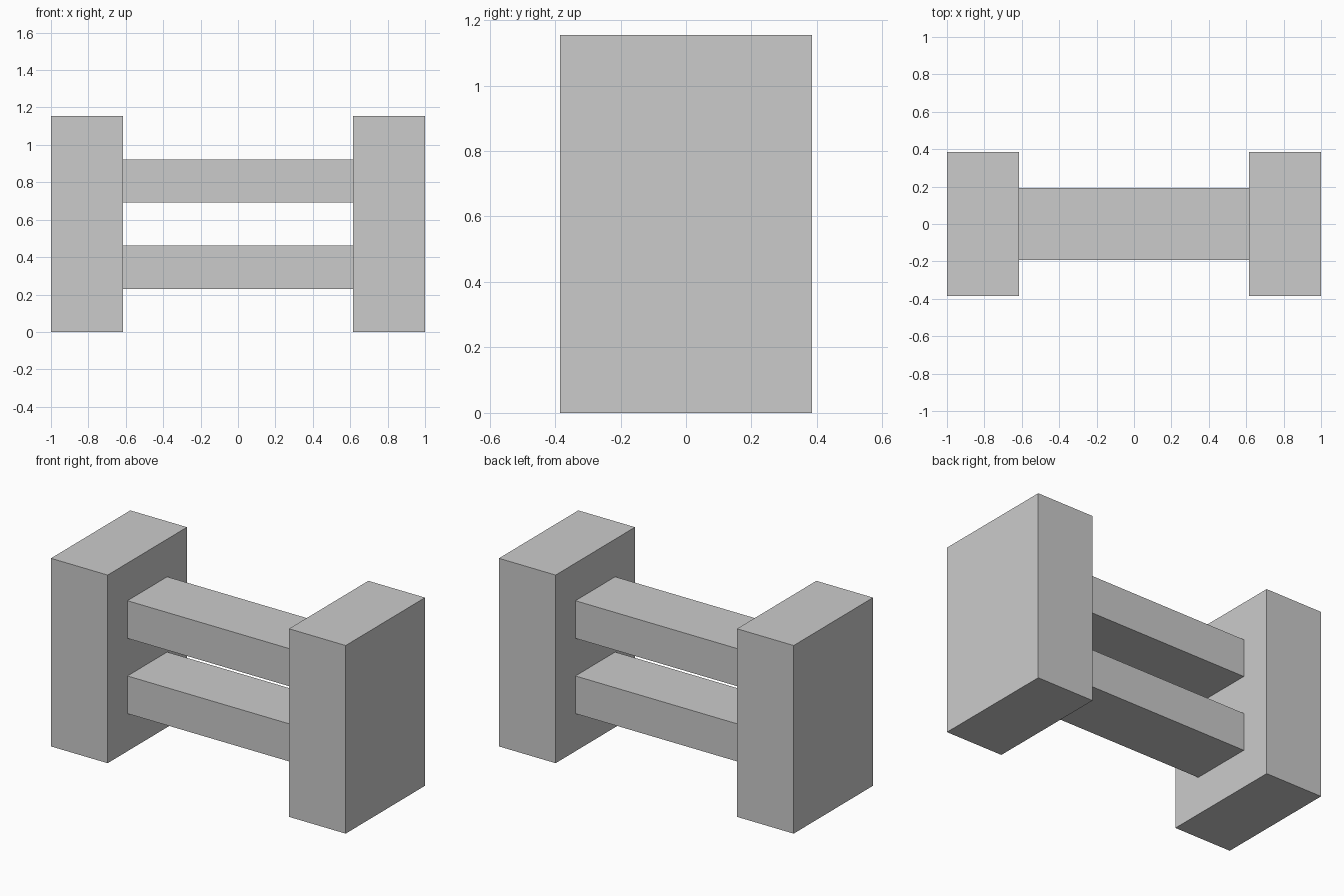
import bpy

cube = bpy.data.objects.get("Cube")
if cube:
    bpy.data.objects.remove(cube, do_unlink=True)

U = 2 / 26  # module: the whole fence is 26 modules long

# Single plain grey
grey = bpy.data.materials.new("light_grey")
grey.use_nodes = True
colour = (0.6, 0.6, 0.6, 1)
grey.diffuse_color = colour
grey.node_tree.nodes["Principled BSDF"].inputs["Base Color"].default_value = colour


def box(name, size, x, bottom):
    """Box sized in modules, centred on y, standing at the given height."""
    sx, sy, sz = (s * U for s in size)
    bpy.ops.mesh.primitive_cube_add(size=1, location=(x * U, 0, bottom * U + sz / 2))
    ob = bpy.context.object
    ob.name = name
    ob.scale = (sx, sy, sz)
    bpy.ops.object.transform_apply(location=False, rotation=False, scale=True)
    ob.data.materials.append(grey)
    return ob


# End posts
for side, sign in (("left", 1), ("right", -1)):
    box(side + "_post", (5, 10, 15), sign * 10.5, 0)

# Rails spanning between the inner post faces
for level, bottom in (("lower", 3), ("upper", 9)):
    box(level + "_rail", (16, 5, 3), 0, bottom)
